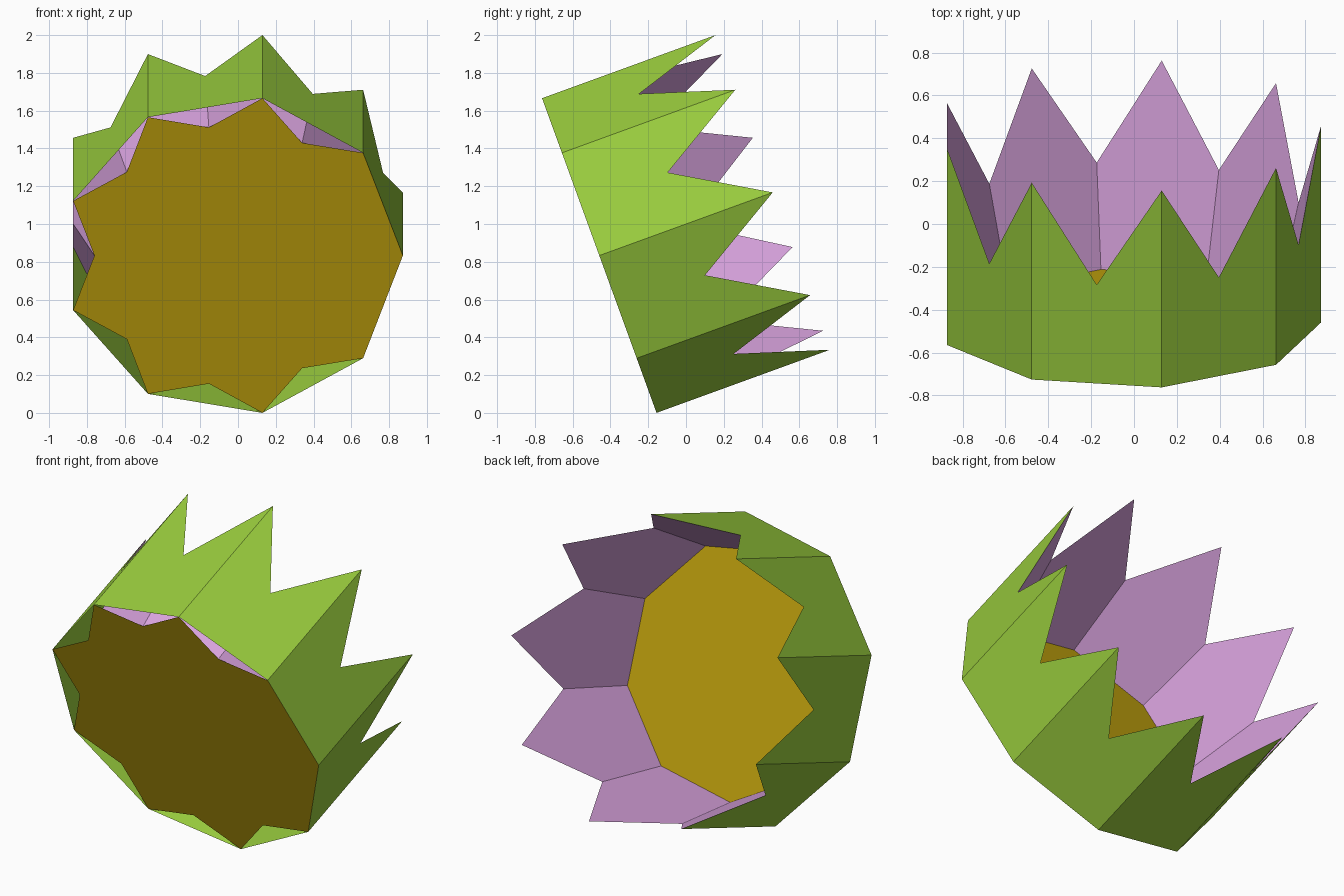
import bpy, bmesh, math
from mathutils import Vector

cube = bpy.data.objects.get("Cube")
if cube:
    bpy.data.objects.remove(cube, do_unlink=True)

SIDES = 9
STEP = 2 * math.pi / SIDES
R_OUT = 0.90                               # outer corners
R_VALLEY = R_OUT * math.cos(STEP / 2)      # notches lie on the flat outer sides
R_IN = 0.733                               # floor corners, below the notches
H_TIP, H_VALLEY = 0.977, 0.49
LOCATION = (-0.027, -0.459, 0.833)
TILT = math.radians(-70)


def material(name, srgb):
    col = [((c + 0.055) / 1.055) ** 2.4 if c > 0.04 else c / 12.92 for c in srgb] + [1]
    mat = bpy.data.materials.new(name)
    mat.use_nodes = True
    mat.diffuse_color = col
    bsdf = mat.node_tree.nodes["Principled BSDF"]
    bsdf.inputs["Base Color"].default_value = col
    bsdf.inputs["Roughness"].default_value = 0.9
    return mat


def ring(radius, height, i):
    """Point on a ring; whole i is a corner, half i is the middle of a side."""
    a = i * STEP
    return Vector((radius * math.cos(a), radius * math.sin(a), height))


def build(name, polygons, mat):
    bm = bmesh.new()
    for poly in polygons:
        bm.faces.new([bm.verts.new(p) for p in poly])
    bmesh.ops.remove_doubles(bm, verts=bm.verts, dist=1e-4)
    mesh = bpy.data.meshes.new(name)
    bm.to_mesh(mesh)
    bm.free()
    mesh.materials.append(mat)
    obj = bpy.data.objects.new(name, mesh)
    obj.location = LOCATION
    obj.rotation_euler = (TILT, 0, 0)
    bpy.context.collection.objects.link(obj)
    return obj


green = material("leaf green", (0.60, 0.80, 0.24))
lilac = material("lilac", (0.84, 0.63, 0.86))
gold = material("dark gold", (0.75, 0.63, 0.05))

# Outer wall: flat sides with a V notch between neighbouring tips
build("outer_wall", [
    [ring(R_OUT, 0, i), ring(R_OUT, 0, i + 1), ring(R_OUT, H_TIP, i + 1),
     ring(R_VALLEY, H_VALLEY, i + 0.5), ring(R_OUT, H_TIP, i)]
    for i in range(SIDES)], green)

# Inner petals: pointed panels leaning in from the tips to the floor
build("inner_petals", [
    [ring(R_IN, 0, i + 0.5), ring(R_IN, 0, i - 0.5),
     ring(R_VALLEY, H_VALLEY, i - 0.5), ring(R_OUT, H_TIP, i),
     ring(R_VALLEY, H_VALLEY, i + 0.5)]
    for i in range(SIDES)], lilac)

# Floor: star-shaped base, with the two notches beside corner 0 filled in
floor = [[ring(R_IN, 0, -i - 0.5) for i in range(SIDES)]]
floor += [[ring(R_OUT, 0, i), ring(R_IN, 0, i - 0.5), ring(R_IN, 0, i + 0.5)]
          for i in range(SIDES)]
floor += [[ring(R_OUT, 0, i), ring(R_IN, 0, i + 0.5), ring(R_OUT, 0, i + 1)]
          for i in (-1, 0)]
build("floor", floor, gold)
